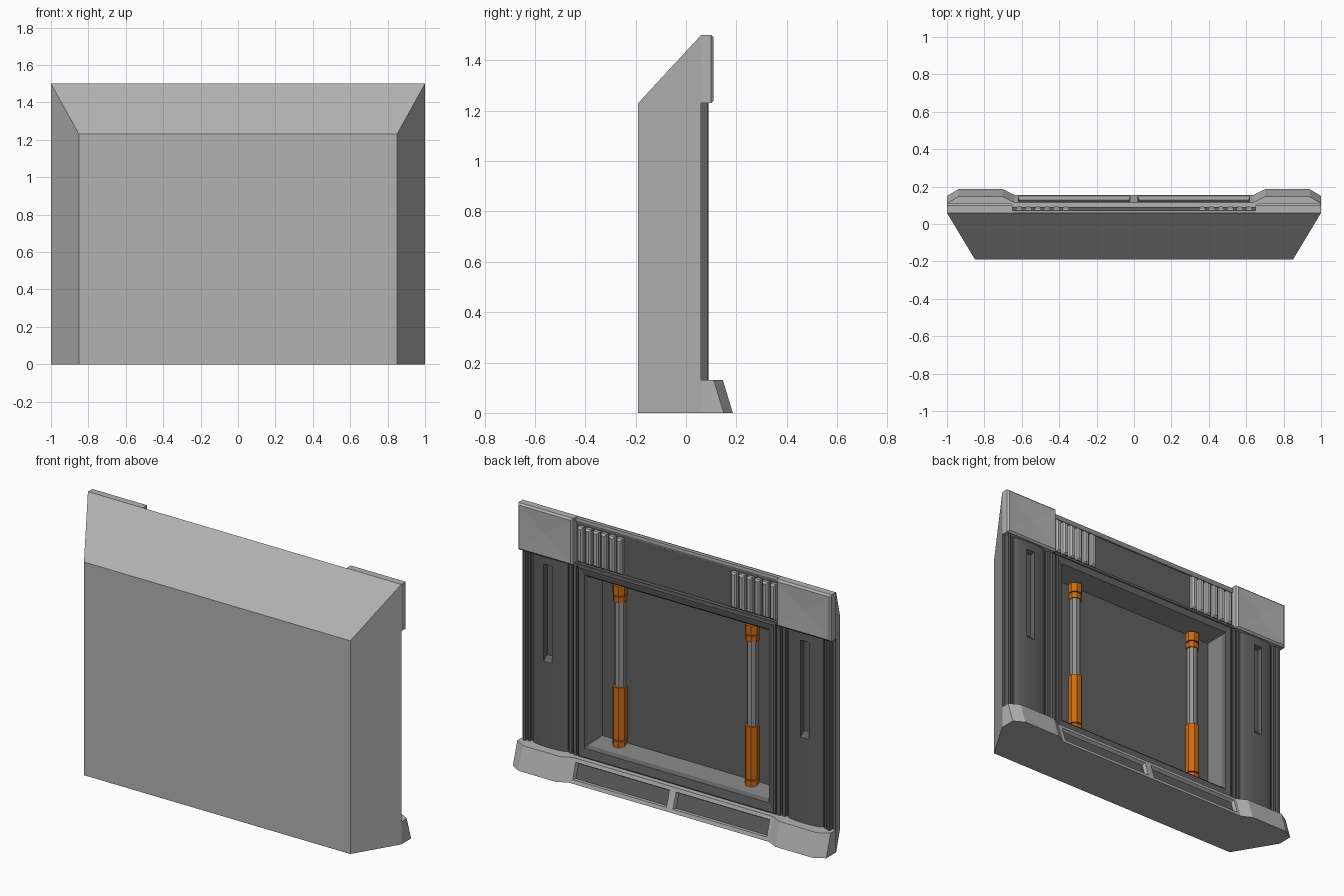
import bpy, bmesh, math
from mathutils import Matrix

if "Cube" in bpy.data.objects:
    bpy.data.objects.remove(bpy.data.objects["Cube"])


def paint(name, *rgb):
    m = bpy.data.materials.new(name)
    m.diffuse_color = (*rgb, 1)
    m.use_nodes = True
    m.node_tree.nodes["Principled BSDF"].inputs["Base Color"].default_value = m.diffuse_color
    return m


orange = paint("orange_paint", .62, .15, .006)
grey = paint("mid_grey", .45, .45, .45)
steel = paint("steel_grey", .3, .3, .3)
trim = paint("trim_grey", .2, .2, .2)
dark = paint("dark_grey", .12, .12, .12)


def finish(name, bm, mat, mirror=False):
    bmesh.ops.recalc_face_normals(bm, faces=bm.faces)
    me = bpy.data.meshes.new(name)
    bm.to_mesh(me)
    bm.free()
    ob = bpy.data.objects.new(name, me)
    bpy.context.collection.objects.link(ob)
    me.materials.append(mat)
    if mirror:
        ob.modifiers.new("mirror", 'MIRROR')
    return ob


def loft(rings):
    """Bridge equal-sized point rings and cap both ends."""
    bm = bmesh.new()
    vs = [[bm.verts.new(p) for p in r] for r in rings]
    n = len(vs[0])
    for a, b in zip(vs, vs[1:]):
        for i in range(n):
            j = (i + 1) % n
            bm.faces.new((a[i], a[j], b[j], b[i]))
    bm.faces.new(vs[0])
    bm.faces.new(vs[-1])
    return bm


def rect(x0, x1, z0, z1, y):
    return [(x0, y, z0), (x1, y, z0), (x1, y, z1), (x0, y, z1)]


def box(x0, x1, y0, y1, z0, z1):
    return loft([rect(x0, x1, z0, z1, y0), rect(x0, x1, z0, z1, y1)])


# body: tapered shell with raised window frame and recessed panel at the back
levels = [(.85, 0, 1.23, -.19), (1, 0, 1.5, .06), (.63, .13, 1.23, .06),
          (.63, .13, 1.23, .085), (.622, .14, 1.222, .09), (.59, .185, 1.185, .084),
          (.578, .2, 1.172, .068), (.545, .232, 1.14, -.015)]
body = finish("body", loft([rect(-h, h, a, b, y) for h, a, b, y in levels]), grey)
body.data.materials.append(trim)
body.data.materials.append(dark)
for f in body.data.polygons:
    if f.center.y > .055:
        f.material_index = 2          # back wall and frame
    elif f.center.y > 0 and abs(f.center.x) < .6 and .15 < f.center.z < 1.2:
        f.material_index = 1          # recess walls
    elif f.center.y > -.04 and abs(f.normal.y) > .9:
        f.material_index = 2          # recessed panel

# base: stepped plinth with sloped face and two inset panels
half = [(.64, .155), (.70, .186), (.94, .186), (1, .15)]
edge = [(-x, y) for x, y in reversed(half)] + [(0, .155)] + half
bm = loft([[(-1, .06, z)] + [(x, y - d, z) for x, y in edge] + [(1, .06, z)]
           for z, d in ((0, 0), (.13, .04))])
bmesh.ops.recalc_face_normals(bm, faces=bm.faces)
panels = [f for f in bm.faces if abs(f.calc_center_median().x) < .4
          and len(f.verts) == 4 and f.calc_center_median().y > .1]
bmesh.ops.inset_individual(bm, faces=panels, thickness=.03)
bmesh.ops.inset_individual(bm, faces=panels, thickness=.008, depth=-.02)
for f in panels:
    f.material_index = 1
finish("base", bm, grey).data.materials.append(dark)

# frieze: dark panel with a rounded moulding above and a lip below
prof = [(.06, 1.498), (.063, 1.498), (.072, 1.493), (.076, 1.48), (.072, 1.465), (.058, 1.46)]
finish("top_moulding", loft([[(x, y, z) for y, z in prof] for x in (-.66, .66)]), steel)
finish("frieze", box(-.66, .66, .055, .067, 1.225, 1.462), dark)
finish("frieze_lip", box(-.66, .66, .055, .09, 1.228, 1.242), dark)

# vent ribs
for i in range(6):
    x = .365 + i * .05
    finish("vent_rib", loft([rect(x - .017, x + .017, 1.25, 1.455, .06),
                             rect(x - .017, x + .017, 1.25, 1.455, .085),
                             rect(x - .009, x + .009, 1.26, 1.445, .094)]), grey, True)

# corner blocks: chamfered with a shallow four-sided face
bm = loft([rect(.65, 1, 1.23, 1.5, .06), rect(.65, 1, 1.23, 1.5, .1),
           rect(.66, .99, 1.24, 1.49, .11)])
face = max(bm.faces, key=lambda f: f.calc_center_median().y)
c = bmesh.ops.poke(bm, faces=[face])['verts'][0]
c.co.y -= .005
finish("corner_block", bm, grey, True)

# columns: rounded pilaster with a tall slot
arc = [math.pi * i / 14 for i in range(15)]
prof = [(.70, .055)] + [(.815 - .115 * math.cos(a), .064 + .026 * max(0, math.sin(a)) ** .8)
                        for a in arc] + [(.93, .055)]
col = finish("column", loft([[(x, y, z) for x, y in prof] for z in (.12, 1.235)]), dark)
slot = finish("slot_cutter", loft([rect(.798, .842, .65, 1.17, .062),
                                   rect(.792, .848, .61, 1.185, .1)]), dark)
slot.hide_render = True
slot.hide_viewport = True
cut = col.modifiers.new("slot", 'BOOLEAN')
cut.operation, cut.object, cut.solver = 'DIFFERENCE', slot, 'EXACT'
col.modifiers.new("mirror", 'MIRROR')
bpy.context.view_layer.objects.active = col
col.select_set(True)
bpy.ops.object.shade_smooth_by_angle(angle=math.radians(35))

# flutes either side of each column
for x0, x1, y in ((.638, .66, .085), (.672, .69, .08), (.94, .953, .08), (.963, .979, .088)):
    finish("flute", box(x0, x1, .055, y, .12, 1.235), dark, True)


# pistons: octagonal sleeves, rod and collars
def tube(name, r, z0, z1, mat):
    bm = bmesh.new()
    bmesh.ops.create_cone(bm, cap_ends=True, segments=8, radius1=r, radius2=r, depth=z1 - z0,
                          matrix=Matrix.Translation((.422, -.004, (z0 + z1) / 2))
                          @ Matrix.Rotation(math.pi / 8, 4, 'Z'))
    finish(name, bm, mat, True)


tube("piston_sleeve", .041, .255, .56, orange)
tube("piston_foot", .041, .215, .248, orange)
tube("piston_rod", .031, .22, 1.135, steel)
tube("piston_collar", .038, 1.05, 1.083, orange)
tube("piston_head", .041, 1.09, 1.145, orange)
